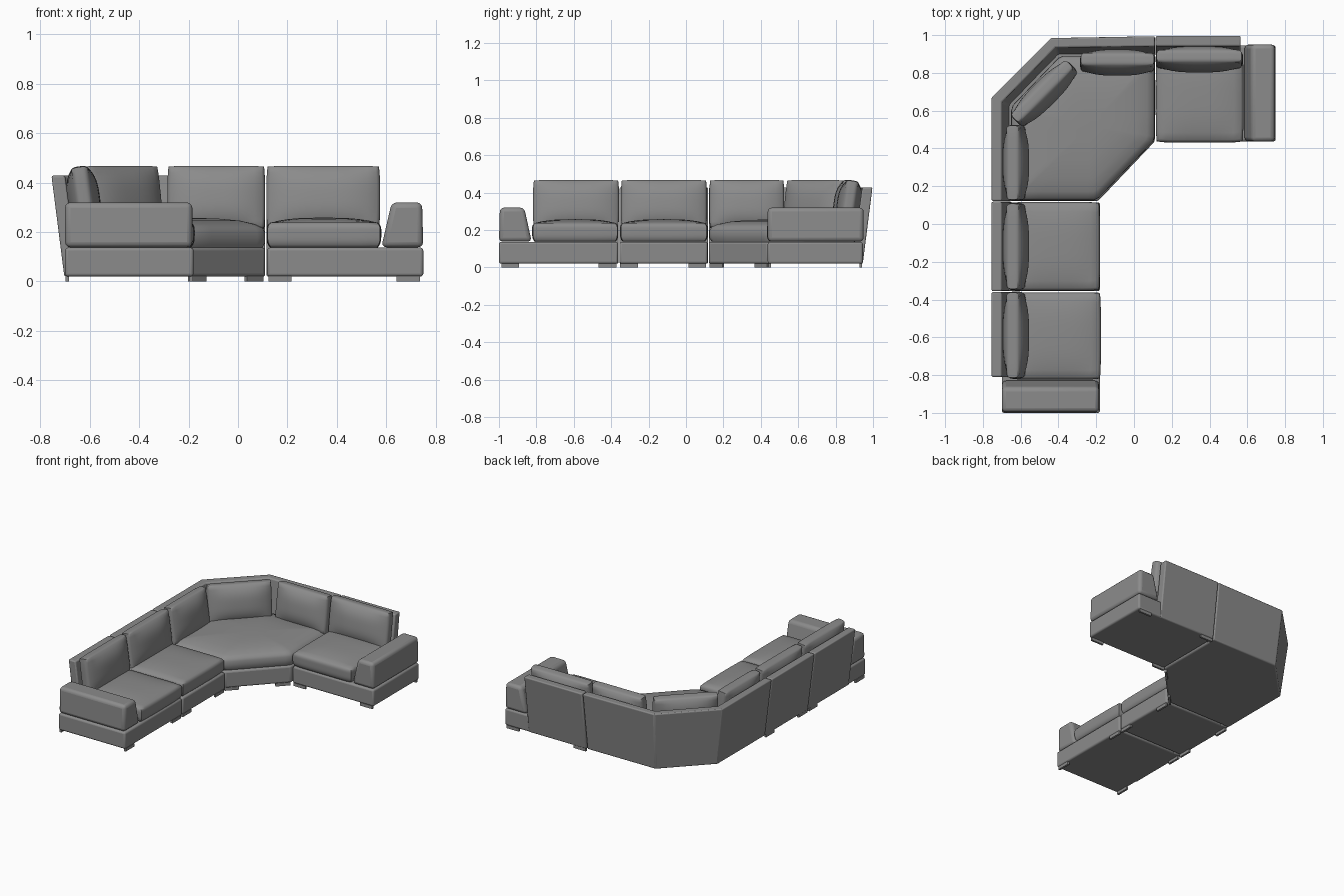
import bpy, bmesh
from math import radians
from mathutils import Matrix, Vector

if "Cube" in bpy.data.objects:
    bpy.data.objects.remove(bpy.data.objects["Cube"])

fabric = bpy.data.materials.new("grey_fabric")
fabric.use_nodes = True
GREY = (0.26, 0.26, 0.26, 1)
fabric.diffuse_color = GREY
fabric.node_tree.nodes["Principled BSDF"].inputs["Base Color"].default_value = GREY


def finish(name, bm, bevel=0, angle=40):
    bmesh.ops.recalc_face_normals(bm, faces=bm.faces)
    mesh = bpy.data.meshes.new(name)
    bm.to_mesh(mesh)
    bm.free()
    mesh.materials.append(fabric)
    ob = bpy.data.objects.new(name, mesh)
    bpy.context.collection.objects.link(ob)
    if bevel:
        mod = ob.modifiers.new("soft_edges", "BEVEL")
        mod.width, mod.segments = bevel, 3
        mod.limit_method = "ANGLE"
    bpy.ops.object.select_all(action="DESELECT")
    ob.select_set(True)
    bpy.context.view_layer.objects.active = ob
    bpy.ops.object.shade_smooth_by_angle(angle=radians(angle))
    return ob


def rings_mesh(rings):
    """Skin a stack of matching outlines and cap both ends."""
    bm = bmesh.new()
    loops = [[bm.verts.new(p) for p in ring] for ring in rings]
    n = len(loops[0])
    for a, b in zip(loops, loops[1:]):
        for i in range(n):
            j = (i + 1) % n
            bm.faces.new((a[i], a[j], b[j], b[i]))
    bm.faces.new(loops[0][::-1])
    bm.faces.new(loops[-1])
    return bm


def loft(name, low, high, z0, z1, bevel):
    bm = rings_mesh([[(x, y, z0) for x, y in low], [(x, y, z1) for x, y in high]])
    return finish(name, bm, bevel)


def rect(x0, x1, y0, y1):
    return [(x0, y0), (x1, y0), (x1, y1), (x0, y1)]


def pillow(name, size, place, flat_bottom=False):
    """Stuffed cushion: x is width, z height, y thickness (z thickness if a seat)."""
    bm = bmesh.new()
    bmesh.ops.create_cube(bm, size=2)
    bmesh.ops.subdivide_edges(bm, edges=bm.edges[:], cuts=11, use_grid_fill=True)
    for v in bm.verts:
        u, w, h = v.co
        if flat_bottom:
            w, h = h, w
        crown = (1 - abs(u) ** 3) * (1 - abs(h) ** 3)
        pull = 1 - 0.06 * abs(w) ** 4
        # Sides bow out a little between the corners
        bow_u = 1 - 0.02 * h ** 4
        bow_h = 1 - 0.03 * (1 - u ** 4) * 0.3 - 0.03 * u ** 8
        if flat_bottom:
            thick = w * (0.66 + 0.34 * crown) if w > 0 else w
            v.co = (u * pull * bow_u * size[0], h * pull * bow_h * size[1], thick * size[2])
        else:
            thick = w * (0.5 + 0.5 * crown)
            v.co = (u * pull * bow_u * size[0], thick * size[1], h * pull * bow_h * size[2])
    bm.transform(place)
    return finish(name, bm, angle=60)


def back_cushion(name, x, y, width, turn):
    place = (Matrix.Translation((x, y, 0.338)) @ Matrix.Rotation(radians(turn), 4, "Z")
             @ Matrix.Rotation(radians(-8), 4, "X"))
    pillow(name, (width / 2, 0.066, 0.13), place)


def seat(name, x0, x1, y0, y1):
    place = Matrix.Translation(((x0 + x1) / 2, (y0 + y1) / 2, 0.198))
    pillow(name, ((x1 - x0) / 2, (y1 - y0) / 2, 0.06), place, True)


def foot(name, x, y, turn):
    place = Matrix.Translation((x, y, 0.011)) @ Matrix.Rotation(radians(turn), 4, "Z")
    bm = bmesh.new()
    bmesh.ops.create_cube(bm, size=1, matrix=place @ Matrix.Diagonal((0.095, 0.014, 0.022, 1)))
    finish(name, bm)


# Bases
corner_base = [(-0.7, 0.122), (-0.19, 0.122), (0.11, 0.437), (0.11, 0.94),
               (-0.42, 0.94), (-0.7, 0.65)]
for name, shape in (("end_base", rect(-0.7, -0.18, -1, -0.363)),
                    ("middle_base", rect(-0.7, -0.18, -0.355, 0.115)),
                    ("corner_base", corner_base),
                    ("side_base", rect(0.118, 0.75, 0.437, 0.945))):
    loft(name, shape, shape, 0.02, 0.137, 0.012)

# Arms, sloped on the inner side
loft("right_arm", rect(-0.7, -0.185, -1, -0.825), rect(-0.7, -0.185, -0.995, -0.865),
     0.138, 0.32, 0.022)
loft("left_arm", rect(0.58, 0.75, 0.437, 0.95), rect(0.622, 0.745, 0.437, 0.95),
     0.138, 0.32, 0.022)

# Leaning back panels
for name, y0, y1 in (("end_back", -0.81, -0.36), ("middle_back", -0.355, 0.118)):
    loft(name, rect(-0.703, -0.645, y0, y1), rect(-0.755, -0.7, y0, y1), 0.02, 0.428, 0.008)
loft("side_back", rect(0.115, 0.565, 0.885, 0.945), rect(0.115, 0.565, 0.942, 0.997),
     0.02, 0.428, 0.008)
loft("corner_back",
     [(-0.703, 0.122), (-0.703, 0.65), (-0.42, 0.94), (0.11, 0.942),
      (0.11, 0.885), (-0.395, 0.885), (-0.645, 0.625), (-0.645, 0.122)],
     [(-0.755, 0.122), (-0.755, 0.67), (-0.44, 0.985), (0.11, 0.995),
      (0.11, 0.94), (-0.415, 0.935), (-0.7, 0.645), (-0.7, 0.122)],
     0.02, 0.428, 0.008)

# Seat cushions
seat("end_seat", -0.66, -0.175, -0.825, -0.36)
seat("middle_seat", -0.66, -0.18, -0.355, 0.118)
seat("side_seat", 0.115, 0.58, 0.43, 0.91)

# Corner seat, domed from shrinking outlines
outline = [Vector(p) for p in ((-0.65, 0.125), (-0.2, 0.125), (0.11, 0.445), (0.11, 0.89),
                               (-0.39, 0.89), (-0.65, 0.62))]
ring2d = []
for i, p in enumerate(outline):
    q, before = outline[(i + 1) % len(outline)], outline[i - 1]
    # Round each corner, then step along the edge
    ring2d.append(p + (before - p).normalized() * 0.012)
    ring2d += [p.lerp(q, t) for t in (0.04, 0.3, 0.6, 0.9)]
middle = Vector((-0.23, 0.52))
rings = []
for s, z in ((0.97, 0.138), (0.995, 0.155), (1, 0.175), (0.995, 0.2), (0.97, 0.217),
             (0.88, 0.232), (0.7, 0.246), (0.45, 0.254), (0.2, 0.257)):
    rings.append([(*middle.lerp(p, s), z) for p in ring2d])
finish("corner_seat", rings_mesh(rings), angle=60)

# Back cushions
for name, x, y, width, turn in (("end_back_cushion", -0.625, -0.588, 0.46, 90),
                                ("middle_back_cushion", -0.625, -0.118, 0.46, 90),
                                ("corner_right_cushion", -0.625, 0.325, 0.4, 90),
                                ("corner_middle_cushion", -0.475, 0.69, 0.42, 45),
                                ("corner_left_cushion", -0.088, 0.855, 0.395, 0),
                                ("side_back_cushion", 0.345, 0.872, 0.46, 0)):
    back_cushion(name, x, y, width, turn)

# Blade feet along the front and back edges
for i, y in enumerate((-0.94, -0.42, -0.305, 0.06)):
    foot(f"right_front_foot_{i}", -0.19, y, 90)
    foot(f"right_back_foot_{i}", -0.692, y, 90)
for i, x in enumerate((0.17, 0.69)):
    foot(f"left_front_foot_{i}", x, 0.447, 0)
    foot(f"left_back_foot_{i}", x, 0.935, 0)
for i, (x, y) in enumerate(((-0.165, 0.165), (0.065, 0.405))):
    foot(f"corner_foot_{i}", x, y, 46)
